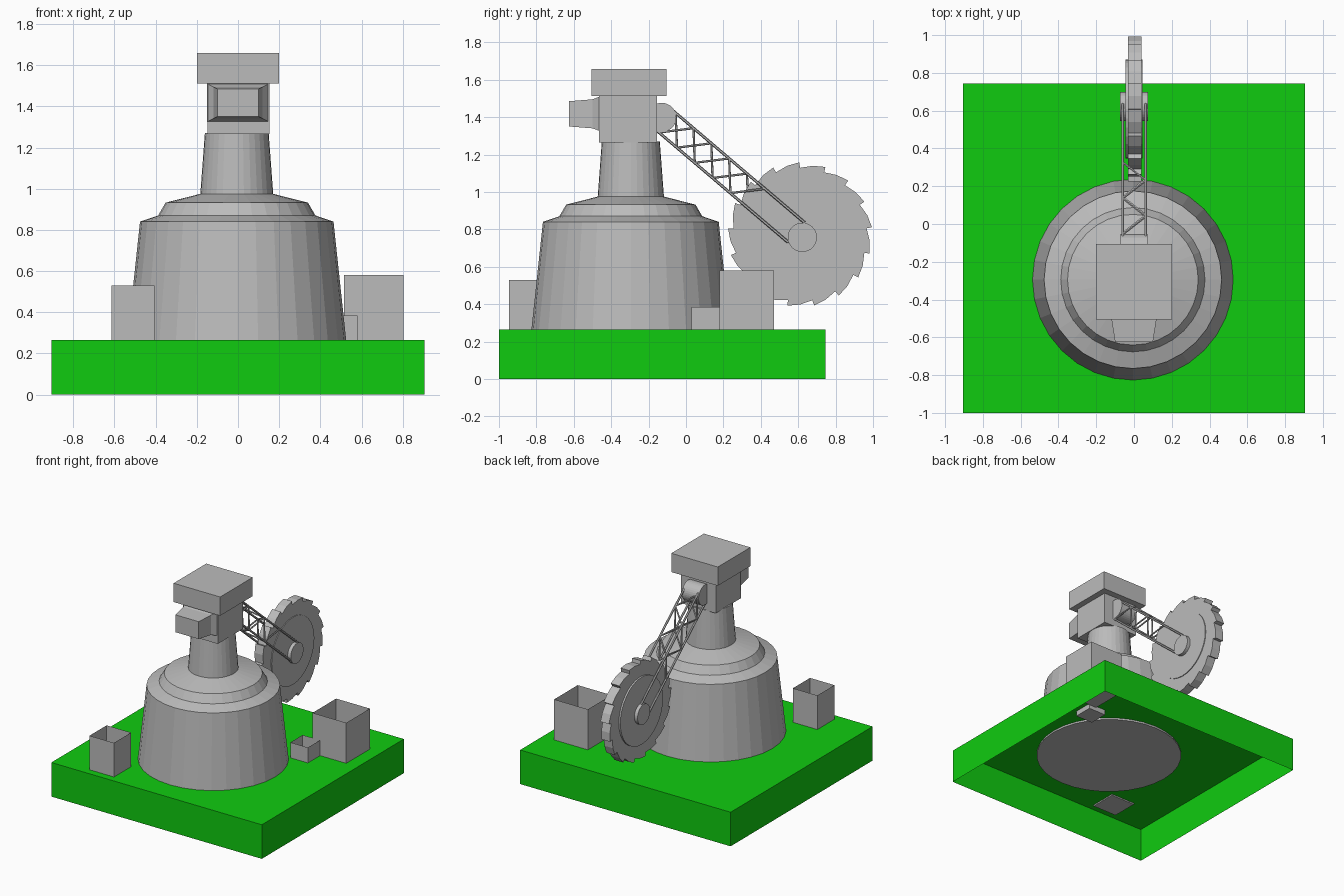
import bpy, bmesh, math
from mathutils import Vector, Matrix

if "Cube" in bpy.data.objects:
    bpy.data.objects.remove(bpy.data.objects["Cube"])


def material(name, colour):
    m = bpy.data.materials.new(name)
    m.diffuse_color = (*colour, 1)
    m.use_nodes = True
    m.node_tree.nodes["Principled BSDF"].inputs["Base Color"].default_value = m.diffuse_color
    return m


GREEN = material("grass green", (0.005, 0.6, 0.005))
GREY = material("stone grey", (0.5, 0.5, 0.5))


def finish(name, bm, mat=GREY, recalc=True):
    if recalc:
        bmesh.ops.recalc_face_normals(bm, faces=bm.faces)
    me = bpy.data.meshes.new(name)
    bm.to_mesh(me)
    bm.free()
    me.materials.append(mat)
    ob = bpy.data.objects.new(name, me)
    bpy.context.collection.objects.link(ob)
    return ob


def box(name, lo, hi, mat=GREY, open_side=None):
    """Box between two corners; open_side is +1 / -1 to leave out top / bottom."""
    bm = bmesh.new()
    lo, hi = Vector(lo), Vector(hi)
    bmesh.ops.create_cube(bm, size=1, matrix=Matrix.Translation((lo + hi) / 2)
                          @ Matrix.Diagonal((*(hi - lo), 1)))
    bm.normal_update()
    if open_side:
        gone = [f for f in bm.faces if f.normal.z * open_side > 0.9]
        bmesh.ops.delete(bm, geom=gone, context='FACES')
    return finish(name, bm, mat, recalc=False)


def loft(name, rings):
    """Join matching closed rings of points, with end caps."""
    bm = bmesh.new()
    vs = [[bm.verts.new(p) for p in r] for r in rings]
    n = len(vs[0])
    for a, b in zip(vs, vs[1:]):
        for i in range(n):
            bm.faces.new((a[i], a[(i + 1) % n], b[(i + 1) % n], b[i]))
    bm.faces.new(vs[0])
    bm.faces.new(vs[-1])
    return finish(name, bm)


def disc(name, y, z, radius, half, sides=32):
    """Disc with its axle along x."""
    ring = [(y + radius * math.cos(i * math.tau / sides),
             z + radius * math.sin(i * math.tau / sides)) for i in range(sides)]
    return loft(name, [[(x, a, b) for a, b in ring] for x in (-half, half)])


# Hollow ground block, open underneath
box("ground_block", (-0.905, -1, 0), (0.905, 0.745, 0.265), GREEN, open_side=-1)

# Open-topped crates
box("front_crate", (-0.615, -0.945, 0.255), (-0.405, -0.735, 0.53), open_side=1)
box("large_crate", (0.515, 0.18, 0.255), (0.805, 0.47, 0.58), open_side=1)
box("small_crate", (0.43, 0.03, 0.225), (0.58, 0.18, 0.385), open_side=1)

# Round tower with stepped shoulder and neck
profile = [(0.533, 0.25), (0.47, 0.84), (0.382, 0.87), (0.346, 0.932),
           (0.177, 0.975), (0.155, 1.27)]
loft("tower", [[(-0.006 + r * math.cos(i * math.tau / 32),
                 -0.295 + r * math.sin(i * math.tau / 32), z) for i in range(32)]
               for r, z in profile])

# Head, tapered snout and roof slab
box("head", (-0.148, -0.465, 1.265), (0.152, -0.155, 1.515))
snout = [(-0.46, 0.15, 1.325, 1.51), (-0.50, 0.12, 1.34, 1.495),
         (-0.625, 0.10, 1.35, 1.485)]
loft("snout", [[(-w, y, a), (w, y, a), (w, y, b), (-w, y, b)] for y, w, a, b in snout])
box("roof_slab", (-0.2, -0.505, 1.512), (0.2, -0.105, 1.658))

# Arm pivot drum
disc("arm_pivot", -0.13, 1.398, 0.078, 0.072)

# Lattice arm: four chords with zigzag bracing
along = Vector((0, 0.762, -0.648))
across = Vector((0, -0.648, -0.762))
start = Vector((0.002, -0.055, 1.422))
DEPTH, HALF, LENGTH, BAYS, BAY = 0.137, 0.061, 0.905, 5, 0.125


def node(t, low, side):
    return start + along * t + across * DEPTH * low + Vector((HALF * side, 0, 0))


truss = bmesh.new()


def bar(a, b, r=0.006):
    d = b - a
    rot = d.to_track_quat('Z', 'Y').to_matrix().to_4x4()
    bmesh.ops.create_cone(truss, cap_ends=True, segments=6, radius1=r, radius2=r,
                          depth=d.length, matrix=Matrix.Translation((a + b) / 2) @ rot)


for side in (-1, 1):
    for low in (0, 1):
        bar(node(-0.03, low, side), node(LENGTH, low, side), 0.008)
    bar(node(LENGTH, 0, side), node(LENGTH, 1, side))
    for k in range(BAYS):
        flip = (k + (side > 0)) % 2
        bar(node(k * BAY, flip, side), node((k + 1) * BAY, 1 - flip, side))
for low in (0, 1):
    for k in range(BAYS - 1):
        s = 1 if (k + low) % 2 else -1
        bar(node(k * BAY, low, s), node((k + 1) * BAY, low, -s))
finish("lattice_arm", truss)

# Toothed digging wheel with face plates and hub
WY, WZ, TEETH = 0.61, 0.772, 17
rim = []
for i in range(TEETH):
    a = math.pi / 2 - i * math.tau / TEETH
    step = math.tau / TEETH
    for f, r in ((0.0, 0.357), (0.5, 0.374), (0.97, 0.386)):
        rim.append((WY + r * math.cos(a - f * step), WZ + r * math.sin(a - f * step)))
loft("toothed_wheel", [[(x, y, z) for y, z in rim] for x in (-0.033, 0.04)])
disc("wheel_plate", WY, WZ, 0.262, 0.046)
disc("wheel_hub", 0.622, 0.757, 0.078, 0.073)
